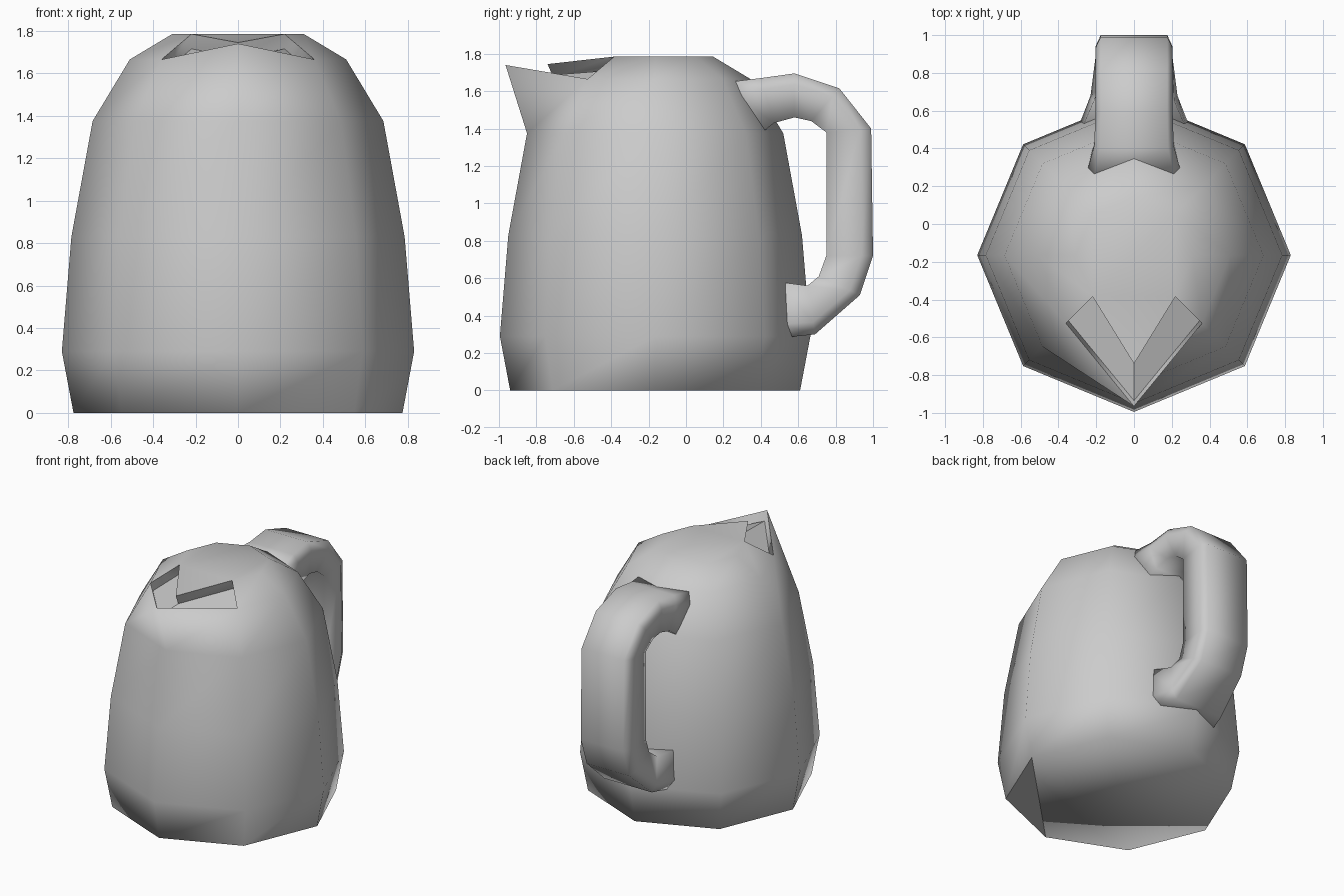
import bpy, bmesh
from math import sin, cos, pi
from mathutils import Vector

cube = bpy.data.objects.get("Cube")
if cube:
    bpy.data.objects.remove(cube)

GREY = (0.6, 0.6, 0.6, 1)
mat = bpy.data.materials.new("plain grey")
mat.use_nodes = True
mat.diffuse_color = GREY
mat.node_tree.nodes["Principled BSDF"].inputs["Base Color"].default_value = GREY


def finish(bm, name):
    mesh = bpy.data.meshes.new(name)
    bm.to_mesh(mesh)
    bm.free()
    mesh.materials.append(mat)
    obj = bpy.data.objects.new(name, mesh)
    bpy.context.collection.objects.link(obj)
    return obj


def bridge(bm, a, b):
    n = len(a)
    return [bm.faces.new((a[i], a[(i + 1) % n], b[(i + 1) % n], b[i])) for i in range(n)]


# Jug body: eight-sided rings, first corner at the front
SIDES, CENTRE_Y = 8, -0.165
profile = [(0.775, 0), (0.83, 0.29), (0.785, 0.83),
           (0.685, 1.375), (0.51, 1.665), (0.31, 1.785)]
bm = bmesh.new()
rings = []
for r, z in profile:
    angles = [2 * pi * i / SIDES for i in range(SIDES)]
    rings.append([bm.verts.new((r * sin(a), CENTRE_Y - r * cos(a), z)) for a in angles])
bands = [bridge(bm, a, b) for a, b in zip(rings, rings[1:])]
bm.faces.new(rings[-1])
base = rings[0]
corner = bm.faces.new((base[2], base[1], base[0]))
bm.faces.new([base[0]] + base[:1:-1])

# Pulled-out pouring lip with a V-shaped slot behind it
rings[4][0].co = Vector((0, -0.965, 1.74))
rings[5][0].co = Vector((0, -0.74, 1.745))
slot = [bands[4][0], bands[4][-1]]
bmesh.ops.inset_region(bm, faces=slot, thickness=0.012, use_even_offset=True)
rim = {e for f in slot for e in f.edges}
walls = bmesh.ops.extrude_face_region(bm, geom=slot)
sunk = [v for v in walls["geom"] if isinstance(v, bmesh.types.BMVert)]
bmesh.ops.delete(bm, geom=[f for f in slot if f.is_valid], context='FACES_ONLY')
bmesh.ops.translate(bm, verts=sunk, vec=(0, 0.03, -0.07))

for f in bm.faces:
    f.smooth = True
corner.smooth = False
for e in bm.edges:
    if e in rim or (e.verts[0] in sunk and e.verts[1] in sunk):
        e.smooth = False
bmesh.ops.recalc_face_normals(bm, faces=bm.faces[:])
finish(bm, "jug_body")

# Handle: six-sided sections given by outer point, inner point and half width
path = [((0.24, 1.65), (0.36, 1.34), 0.25),
        ((0.40, 1.67), (0.47, 1.43), 0.21),
        ((0.58, 1.695), (0.58, 1.46), 0.205),
        ((0.82, 1.615), (0.67, 1.44), 0.205),
        ((0.99, 1.4), (0.75, 1.38), 0.205),
        ((1.0, 0.72), (0.75, 0.72), 0.205),
        ((0.93, 0.51), (0.71, 0.61), 0.205),
        ((0.69, 0.3), (0.65, 0.56), 0.23),
        ((0.5, 0.28), (0.5, 0.58), 0.3)]
bm = bmesh.new()
sections = []
for outer, inner, w in path:
    o, i = Vector((0, *outer)), Vector((0, *inner))
    mid = o.lerp(i, 0.25)
    half = [(o, w * 0.86), (mid, w), (i, w * 0.93)]
    pts = [p + Vector((x, 0, 0)) for p, x in half]
    pts += [p - Vector((x, 0, 0)) for p, x in reversed(half)]
    sections.append([bm.verts.new(p) for p in pts])
for a, b in zip(sections, sections[1:]):
    bridge(bm, a, b)
bm.faces.new(sections[0])
bm.faces.new(sections[-1])
bmesh.ops.recalc_face_normals(bm, faces=bm.faces[:])
for f in bm.faces:
    f.smooth = True
finish(bm, "handle")
